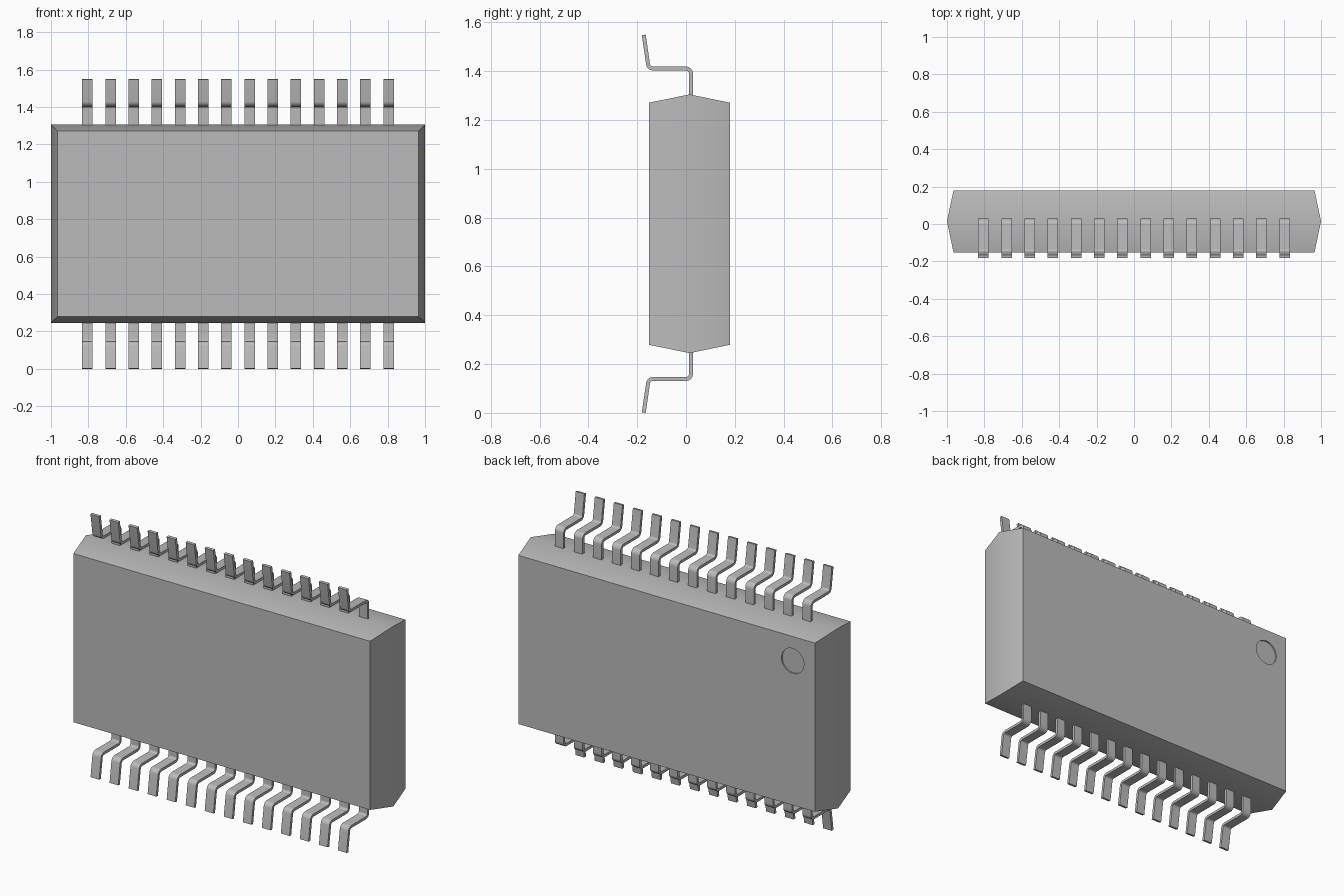
import bpy, bmesh, math
from mathutils import Vector

if "Cube" in bpy.data.objects:
    bpy.data.objects.remove(bpy.data.objects["Cube"])

MID_Z = 0.775
LEADS = 14
SPAN = 0.805      # outermost lead centre
WIDTH = 0.056
THICK = 0.016


def material(name, rgb):
    mat = bpy.data.materials.new(name)
    mat.use_nodes = True
    mat.diffuse_color = (*rgb, 1)
    mat.node_tree.nodes["Principled BSDF"].inputs["Base Color"].default_value = (*rgb, 1)
    return mat


grey = material("plain grey", (0.5, 0.5, 0.5))


def make_object(name, bm):
    bmesh.ops.recalc_face_normals(bm, faces=bm.faces)
    mesh = bpy.data.meshes.new(name)
    bm.to_mesh(mesh)
    bm.free()
    mesh.materials.append(grey)
    obj = bpy.data.objects.new(name, mesh)
    bpy.context.collection.objects.link(obj)
    return obj


def activate(obj):
    bpy.ops.object.select_all(action='DESELECT')
    obj.select_set(True)
    bpy.context.view_layer.objects.active = obj


def smooth(obj):
    activate(obj)
    bpy.ops.object.shade_smooth_by_angle(angle=math.radians(30))


def loft(bm, rings):
    """Join closed rings of points and cap both ends."""
    loops = [[bm.verts.new(p) for p in ring] for ring in rings]
    n = len(loops[0])
    for a, b in zip(loops, loops[1:]):
        for i in range(n):
            j = (i + 1) % n
            bm.faces.new((a[i], a[j], b[j], b[i]))
    bm.faces.new(loops[0])
    bm.faces.new(loops[-1])


# Body: rectangle rings, widest at the parting line
def rectangle(y, half_x, half_z):
    return [(sx * half_x, y, MID_Z + sz * half_z)
            for sx, sz in ((-1, -1), (1, -1), (1, 1), (-1, 1))]


bm = bmesh.new()
loft(bm, [rectangle(-0.152, 0.965, 0.496),
          rectangle(0.015, 1.0, 0.53),
          rectangle(0.18, 0.965, 0.496)])
body = make_object("body", bm)

# Shallow round orientation mark sunk into the back face
bm = bmesh.new()
angles = [math.tau * i / 48 for i in range(48)]
loft(bm, [[(-0.82 + 0.073 * math.cos(a), y, 1.127 + 0.073 * math.sin(a)) for a in angles]
          for y in (0.172, 0.2)])
cutter = make_object("mark_cutter", bm)
cutter.hide_render = True
cut = body.modifiers.new("mark", 'BOOLEAN')
cut.operation = 'DIFFERENCE'
cut.solver = 'EXACT'
cut.object = cutter
activate(body)
bpy.ops.object.modifier_apply(modifier=cut.name)
bpy.data.objects.remove(cutter)
smooth(body)


# Leads: a filleted gull-wing centreline, thickened and extruded in x
def fillet(prev, corner, nxt, radius, steps=6):
    u, v = (prev - corner).normalized(), (nxt - corner).normalized()
    half = u.angle(v) / 2
    centre = corner + (u + v).normalized() * radius / math.sin(half)
    start = corner + u * radius / math.tan(half) - centre
    end = corner + v * radius / math.tan(half) - centre
    return [centre + (start * (1 - t) + end * t).normalized() * radius
            for t in (i / steps for i in range(steps + 1))]


def outline(path, thick):
    left, right = [], []
    for i, p in enumerate(path):
        d = path[min(i + 1, len(path) - 1)] - path[max(i - 1, 0)]
        n = Vector((-d.y, d.x)).normalized() * thick / 2
        left.append(p + n)
        right.append(p - n)
    return left + right[::-1]


corners = [Vector(p) for p in ((0.0205, 1.25), (0.0205, 1.411),
                               (-0.153, 1.411), (-0.173, 1.549))]
path = [corners[0]]
for k in (1, 2):
    path += fillet(corners[k - 1], corners[k], corners[k + 1], 0.021)
path.append(corners[3])
profile = outline(path, THICK)

for row, side in (("upper", 1), ("lower", -1)):
    for i in range(LEADS):
        x = -SPAN + 2 * SPAN * i / (LEADS - 1)
        bm = bmesh.new()
        loft(bm, [[(x + s * WIDTH / 2, p.x, MID_Z + side * (p.y - MID_Z)) for p in profile]
                  for s in (-1, 1)])
        smooth(make_object(f"{row}_lead_{i + 1}", bm))
